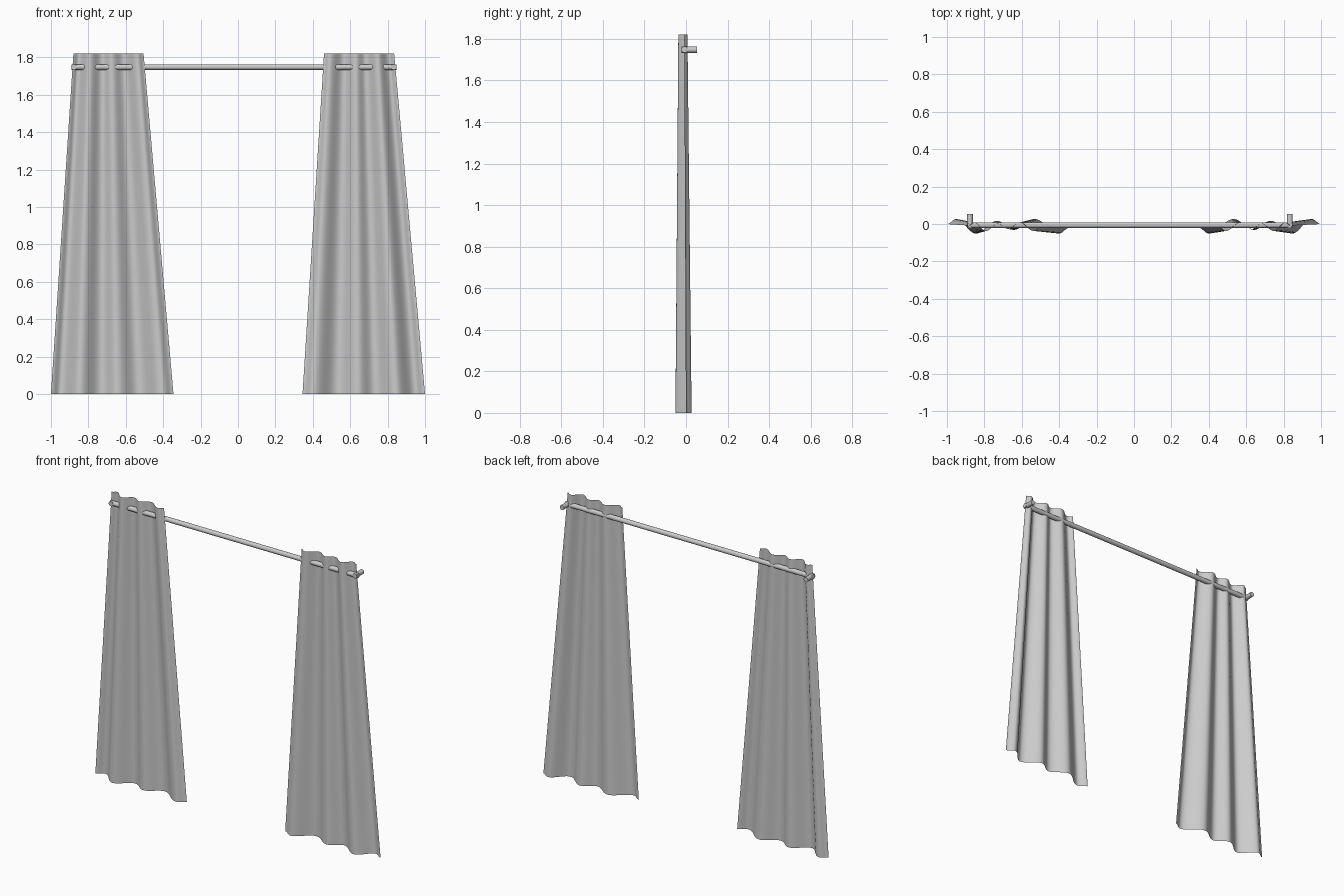
import bpy, math
from mathutils import Vector

cube = bpy.data.objects.get("Cube")
if cube:
    bpy.data.objects.remove(cube)

GREY = (0.6, 0.6, 0.6, 1)
grey = bpy.data.materials.new("plain grey")
grey.use_nodes = True
grey.diffuse_color = GREY
grey.node_tree.nodes["Principled BSDF"].inputs["Base Color"].default_value = GREY

HEIGHT = 1.82
ROD_Z, ROD_Y, ROD_R = 1.748, -0.006, 0.015

# Fold extremes across the cloth, inner edge to outer edge: (position, depth)
FOLDS = [(0, -0.2), (0.085, -1), (0.285, 1), (0.455, -0.5), (0.59, 0.75),
         (0.765, -1), (0.925, 1), (1, 0.3)]


def fold(t):
    """Smooth wave through the fold extremes."""
    for (a, ya), (b, yb) in zip(FOLDS, FOLDS[1:]):
        if t <= b:
            k = (1 - math.cos(math.pi * (t - a) / (b - a))) / 2
            return ya + (yb - ya) * k
    return FOLDS[-1][1]


def finish(obj, name):
    obj.name = name
    obj.data.materials.append(grey)
    bpy.ops.object.select_all(action="DESELECT")
    obj.select_set(True)
    bpy.context.view_layer.objects.active = obj
    bpy.ops.object.shade_smooth_by_angle(angle=math.radians(50))


def curtain(name, side, cols=96, rows=16):
    """Pleated sheet, narrow at the rod and flared at the floor."""
    verts, faces = [], []
    for r in range(rows + 1):
        h = r / rows
        for c in range(cols + 1):
            t = c / cols
            low = side * (0.345 + 0.655 * t)
            high = side * (0.4825 + 0.375 * t) - 0.0225
            depth = 0.039 + (0.022 - 0.039) * h
            verts.append((low + (high - low) * h,
                          -0.012 - 0.003 * h + depth * fold(t), HEIGHT * h))
    w = cols + 1
    for r in range(rows):
        for c in range(cols):
            i = r * w + c
            quad = (i, i + 1, i + w + 1, i + w)
            faces.append(quad if side > 0 else quad[::-1])
    mesh = bpy.data.meshes.new(name)
    mesh.from_pydata(verts, [], faces)
    obj = bpy.data.objects.new(name, mesh)
    bpy.context.collection.objects.link(obj)
    finish(obj, name)


def bar(name, start, end):
    """Round bar between two points."""
    a, b = Vector(start), Vector(end)
    bpy.ops.mesh.primitive_cylinder_add(vertices=24, radius=ROD_R,
                                        depth=(b - a).length, location=(a + b) / 2)
    obj = bpy.context.object
    obj.rotation_euler = (b - a).to_track_quat("Z", "Y").to_euler()
    finish(obj, name)


# Cloth panels
curtain("left_curtain", 1)
curtain("right_curtain", -1)

# Rod with a short wall bracket at each end
bar("curtain_rod", (-0.89, ROD_Y, ROD_Z), (0.847, ROD_Y, ROD_Z))
for name, x in (("left_bracket", 0.833), ("right_bracket", -0.877)):
    bar(name, (x, ROD_Y - ROD_R, ROD_Z), (x, 0.053, ROD_Z))
